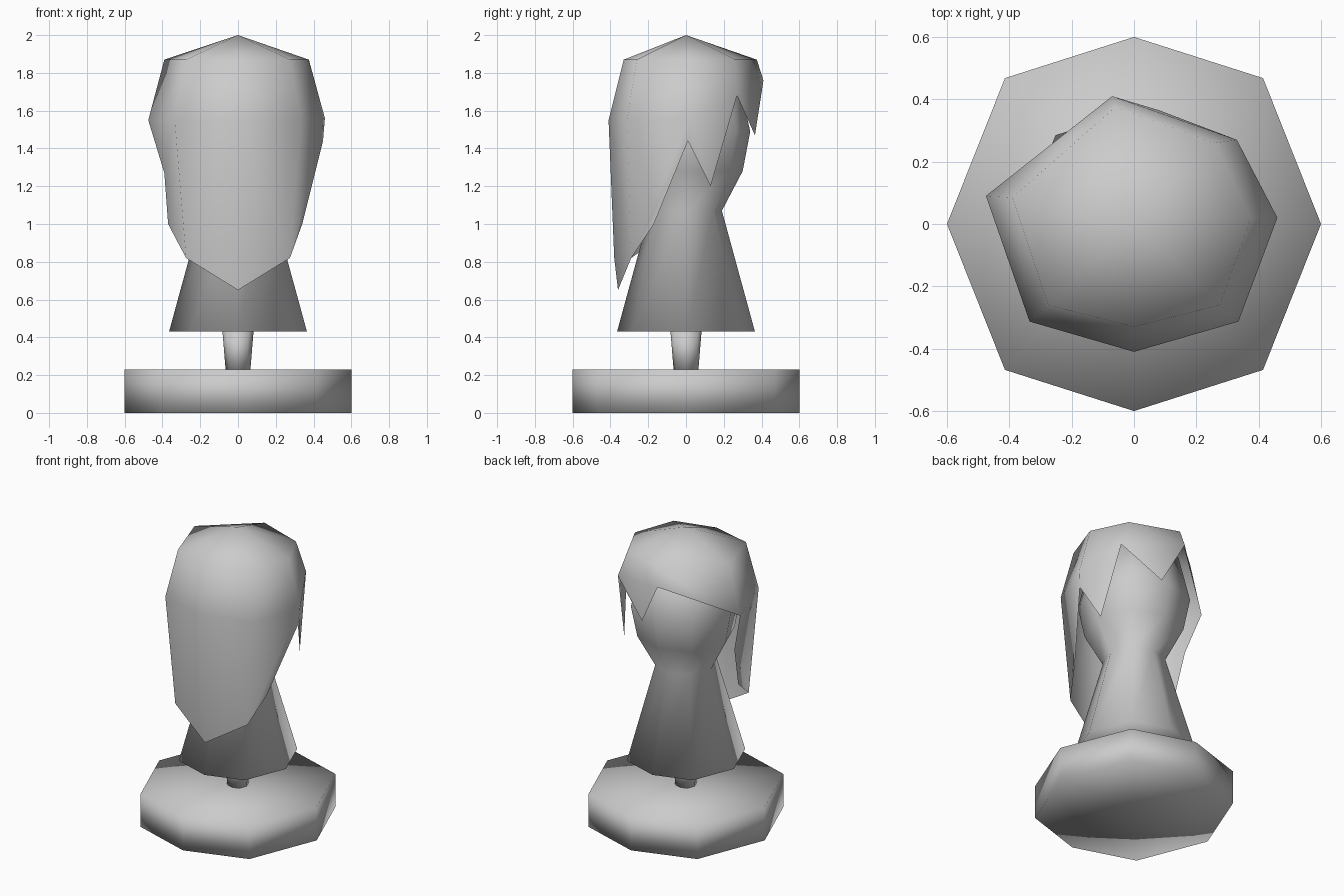
import bpy
import bmesh

cube = bpy.data.objects.get("Cube")
if cube:
    bpy.data.objects.remove(cube, do_unlink=True)

grey = bpy.data.materials.new("matte_grey")
grey.use_nodes = True
grey.diffuse_color = (0.6, 0.6, 0.6, 1)
grey.node_tree.nodes["Principled BSDF"].inputs["Base Color"].default_value = (0.6, 0.6, 0.6, 1)


def finish(name, bm):
    """Turn a bmesh into a smooth shaded grey object."""
    bmesh.ops.recalc_face_normals(bm, faces=bm.faces[:])
    for f in bm.faces:
        f.smooth = True
    mesh = bpy.data.meshes.new(name)
    bm.to_mesh(mesh)
    bm.free()
    mesh.materials.append(grey)
    obj = bpy.data.objects.new(name, mesh)
    bpy.context.collection.objects.link(obj)
    return obj


# Slightly uneven octagon shared by all turned parts
OCTAGON = [(0, -1), (.69, -.78), (1, 0), (.69, .78),
           (0, 1), (-.69, .78), (-1, 0), (-.69, -.78)]


def turned(name, profile):
    """Loft eight-sided rings of (radius, z) and close both ends with fans."""
    bm = bmesh.new()
    rings = [[bm.verts.new((x * r, y * r, z)) for x, y in OCTAGON] for r, z in profile]
    for low, high in zip(rings, rings[1:]):
        for i in range(8):
            j = (i + 1) % 8
            bm.faces.new((low[i], low[j], high[j], high[i]))
    for ring in (rings[0], rings[-1]):
        centre = bm.verts.new((0, 0, ring[0].co.z))
        for i in range(8):
            bm.faces.new((ring[i], ring[(i + 1) % 8], centre))
    return finish(name, bm)


turned("base", [(.6, 0), (.6, .23)])
turned("post", [(.065, .22), (.083, .44)])
turned("head_and_neck", [(.365, .43), (.19, 1.07), (.30, 1.28), (.34, 1.49), (.27, 1.8)])

# Hair shell: named points, columns running round the head from the front
points = {
    "apex": (0, 0, 2),
    "front_top": (0, -.33, 1.87), "front_mid": (0, -.41, 1.55),
    "front_low": (0, -.38, .82), "front_tip": (0, -.36, .65),
    "left_top": (.375, .02, 1.87), "left_mid": (.46, .02, 1.56), "left_low": (.45, .01, 1.44),
    "left_cheek": (.34, -.17, 1.0), "left_tip": (.38, .13, 1.2),
    "corner_top": (.26, .26, 1.87), "corner_low": (.33, .27, 1.68),
    "back_tip": (.08, .365, 1.47),
    "back_top": (-.06, .375, 1.87), "back_low": (-.07, .41, 1.76),
    "right_top": (-.39, .085, 1.87), "right_mid": (-.475, .09, 1.55),
    "right_low": (-.39, .03, 1.27), "right_cheek": (-.37, -.04, 1.0),
}
for side, s in (("L", 1), ("R", -1)):
    points["brow_top_" + side] = (s * .275, -.26, 1.87)
    points["brow_mid_" + side] = (s * .335, -.313, 1.55)
    points["brow_low_" + side] = (s * .275, -.29, .82)

panels = [
    "left_top left_mid brow_mid_L brow_top_L",
    "brow_mid_L left_mid left_low left_cheek brow_low_L",
    "left_top corner_top corner_low left_mid",
    "left_mid corner_low left_tip left_low",
    "corner_top back_top back_low corner_low",
    "corner_low back_low back_tip",
    "back_top right_top right_mid back_low",
    "right_top brow_top_R brow_mid_R right_mid",
    "right_mid brow_mid_R brow_low_R right_cheek right_low",
]
for side in "LR":
    panels += [p.replace("#", side) for p in (
        "front_top front_mid brow_mid_# brow_top_#",
        "front_mid front_low brow_low_# brow_mid_#",
        "front_low front_tip brow_low_#")]
crown = ["front_top", "brow_top_L", "left_top", "corner_top",
         "back_top", "right_top", "brow_top_R"]
panels += [f"apex {a} {b}" for a, b in zip(crown, crown[1:] + crown[:1])]

bm = bmesh.new()
verts = {name: bm.verts.new(co) for name, co in points.items()}
for panel in panels:
    bm.faces.new([verts[n] for n in panel.split()])
finish("hair_shell", bm)
